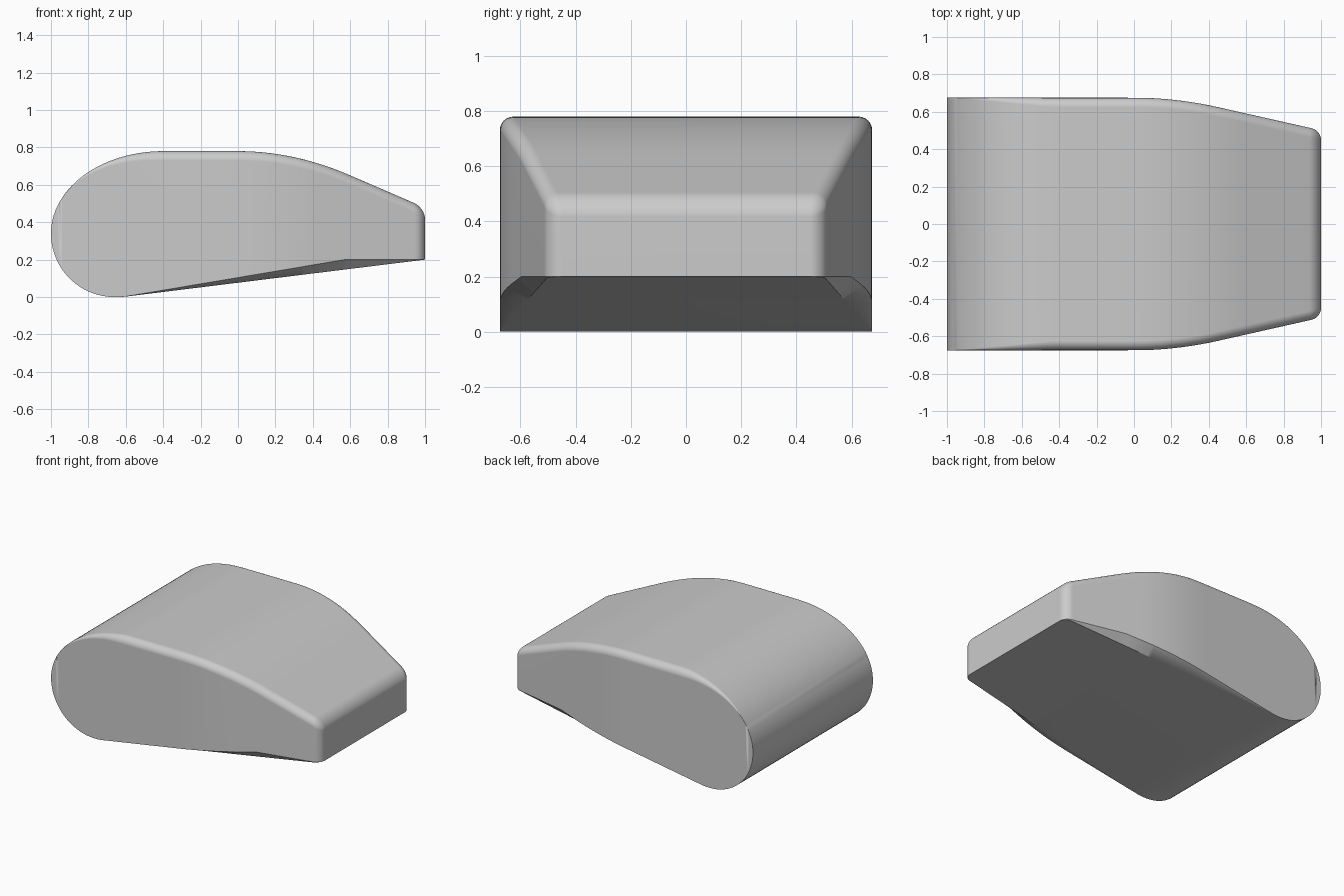
import bpy, bmesh
from math import sqrt, sin, cos, pi

if "Cube" in bpy.data.objects:
    bpy.data.objects.remove(bpy.data.objects["Cube"], do_unlink=True)

grey = bpy.data.materials.new("plain_grey")
grey.use_nodes = True
colour = (0.6, 0.6, 0.6, 1)
grey.diffuse_color = colour
grey.node_tree.nodes["Principled BSDF"].inputs["Base Color"].default_value = colour

HALF, MID, EDGE = 0.675, 0.34, 0.05


def clamp(v):
    return max(0.0, min(1.0, v))


def ellipse(x, centre, radius, height):
    t = clamp((centre - x) / radius)
    return height * sqrt(1 - t * t)


def fall(x, k, end):
    """Parabola from x = 0 that runs on as its tangent after x = end."""
    x = max(x, 0)
    return k * x * x if x < end else k * end * (2 * x - end)


def end_drop(x, r):
    """Inward offset that rounds the blunt tail."""
    t = clamp((x - 1 + r) / r)
    return r - r * sqrt(1 - t * t)


def section(x):
    """Closed cross-section at x: tapered floor, side, rounded top edge."""
    top = MID + ellipse(x, -0.4, 0.6, 0.44) - fall(x, 0.36, 0.6) - end_drop(x, 0.06)
    slope = clamp((x + 0.62) / 1.62)
    low = MID - ellipse(x, -0.66, 0.34, MID) + 0.2 * slope
    drop = end_drop(x, EDGE)
    wide = HALF - fall(x, 0.25, 0.45) - drop
    floor = min(wide, HALF - 0.175 * slope - drop)
    crease = max(low, 0.2 * clamp((x + 0.62) / 1.19))
    r = max(EDGE * clamp((x + 0.95) / 0.5) - drop, 0)
    r = min(r, (top - crease) / 2)
    half = [(floor, low), (wide, crease)]
    for i in range(7):
        a = i / 6 * pi / 2
        half.append((wide - r + r * cos(a), top - r + r * sin(a)))
    return [(x, y, z) for y, z in half] + [(x, -y, z) for y, z in reversed(half)]


# Stations: dense at the round nose and the rounded tail
nose = [-0.4 - 0.6 * cos(i / 28 * pi / 2) for i in range(28)]
middle = [-0.4 + i * 1.34 / 40 for i in range(41)]
tail = [0.94 + 0.06 * sin(i / 8 * pi / 2) for i in range(1, 9)]

# Loft the body through the stations
bm = bmesh.new()
rings = [[bm.verts.new(p) for p in section(x)] for x in nose + middle + tail]
for a, b in zip(rings, rings[1:]):
    for i in range(len(a)):
        j = (i + 1) % len(a)
        bm.faces.new((a[i], a[j], b[j], b[i]))
bm.faces.new(rings[-1])
bmesh.ops.remove_doubles(bm, verts=bm.verts, dist=0.0002)
bmesh.ops.recalc_face_normals(bm, faces=bm.faces)
mesh = bpy.data.meshes.new("body")
bm.to_mesh(mesh)
bm.free()
mesh.materials.append(grey)
body = bpy.data.objects.new("body", mesh)
bpy.context.collection.objects.link(body)

# Smooth shading with crisp floor and end edges
bpy.context.view_layer.objects.active = body
body.select_set(True)
bpy.ops.object.shade_smooth_by_angle(angle=pi / 6)
weighted = body.modifiers.new("weighted_normals", 'WEIGHTED_NORMAL')
weighted.keep_sharp = True
